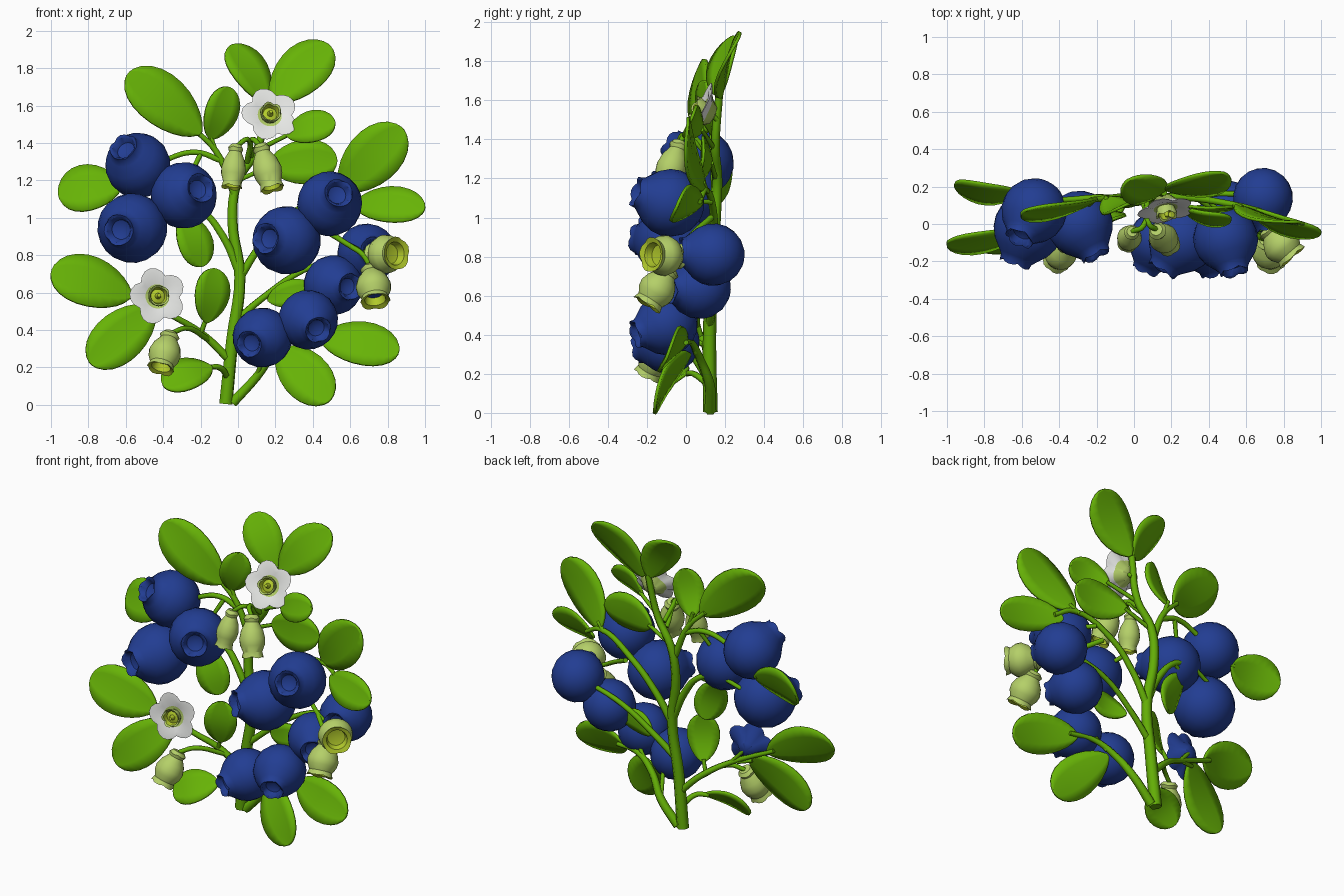
import bpy, bmesh, math
from mathutils import Vector


def material(name, rgb):
    m = bpy.data.materials.new(name)
    m.diffuse_color = (*rgb, 1)
    return m


GREEN = material("leaf green", (0.135, 0.45, 0.002))
STEM = material("stem green", (0.125, 0.42, 0.002))
BLUE = material("berry blue", (0.016, 0.047, 0.29))
BELL = material("pale bell green", (0.46, 0.63, 0.14))
YELLOW = material("yellow green", (0.45, 0.60, 0.025))
WHITE = material("petal white", (0.80, 0.81, 0.79))


def finish(bm, name, mats, angle=35):
    bmesh.ops.recalc_face_normals(bm, faces=bm.faces)
    me = bpy.data.meshes.new(name)
    bm.to_mesh(me)
    bm.free()
    for m in mats:
        me.materials.append(m)
    me.shade_smooth()
    me.set_sharp_from_angle(angle=math.radians(angle))
    ob = bpy.data.objects.new(name, me)
    bpy.context.collection.objects.link(ob)
    return ob


def lathe(name, origin, axis, profile, rs, hs, mats, segs=20):
    """Spin (radius, height, radius lobe, height lobe, material) round an axis, with five lobes."""
    origin, axis = Vector(origin), Vector(axis).normalized()
    u = axis.cross(Vector((0, 0.3, 1))).normalized()
    v = axis.cross(u)
    bm = bmesh.new()
    rings = []
    for r, h, lr, lh, _ in profile:
        ring = []
        for i in range(segs if r > 0 else 1):
            a = math.tau * i / segs
            dip = 1 - abs(math.cos(2.5 * a))
            rad = r * rs * (1 - lr * dip)
            ring.append(bm.verts.new(origin + axis * (h - lh * dip) * hs
                                     + (u * math.cos(a) + v * math.sin(a)) * rad))
        rings.append(ring)
    for k in range(len(rings) - 1):
        a, b = rings[k], rings[k + 1]
        for i in range(segs):
            j = (i + 1) % segs
            if len(a) == 1:
                f = bm.faces.new((a[0], b[i], b[j]))
            elif len(b) == 1:
                f = bm.faces.new((a[i], a[j], b[0]))
            else:
                f = bm.faces.new((a[i], a[j], b[j], b[i]))
            f.material_index = profile[k][4]
    return finish(bm, name, mats)


# Berries: round body with a lobed crown round a hollow
body = [(math.sin(t * math.pi / 10), -math.cos(t * math.pi / 10), 0, 0, 0) for t in range(8)]
body[0] = (0, -1, 0, 0, 0)
crown = [(.56, .86, 0, 0, 0), (.47, .97, 0, 0, 0), (.45, 1.14, .05, .08, 0),
         (.37, 1.10, .03, .08, 0), (.28, .9, 0, 0, 0), (0, .78, 0, 0, 0)]
BERRIES = [  # centre, radius, crown direction
    ((-.535, .07, 1.28), .175, (-.4, -.75, .5)), ((-.29, .0, 1.12), .178, (.45, -.85, .2)),
    ((-.565, -.02, .945), .187, (-.35, -.93, -.05)), ((.26, -.08, .88), .183, (-.55, -.83, .05)),
    ((.49, -.08, 1.075), .174, (.25, -.92, .3)), ((.69, .14, .81), .16, (.2, -.95, .1)),
    ((.51, .07, .64), .16, (.5, -.85, -.05)), ((.13, -.09, .36), .16, (-.4, -.9, -.2)),
    ((.375, -.1, .455), .16, (.3, -.9, -.3))]
for c, r, d in BERRIES:
    lathe("berry", c, d, body + crown, r, r, [BLUE])

# Closed bell blossoms: small calyx, swollen body, flared mouth, hollow inside
bell = [(0, 0, 0, 0, 0), (.42, 0, 0, 0, 0), (.62, .1, 0, .03, 0), (.52, .17, 0, 0, 0),
        (.85, .36, 0, 0, 0), (1, .55, 0, 0, 0), (.95, .7, 0, 0, 0), (.74, .86, 0, 0, 0),
        (.86, 1, .06, .04, 1), (.6, .94, 0, 0, 1), (.5, .75, 0, 0, 2), (0, .7, 0, 0, 2)]
BELLS = [  # top, mouth, radius
    ((-.01, -.04, 1.39), (-.035, -.1, 1.16), .066), ((.12, -.03, 1.39), (.185, -.11, 1.15), .078),
    ((-.36, -.1, .385), (-.415, -.2, .19), .087), ((.71, -.08, .74), (.735, -.2, .55), .095),
    ((.71, -.02, .80), (.85, -.18, .81), .105)]
for i, (a, b, r) in enumerate(BELLS):
    ax = Vector(b) - Vector(a)
    lathe("bell_blossom", a, ax, bell, r, ax.length, [BELL, YELLOW, BLUE if i == 3 else YELLOW])

# Open blossoms: five white petals with a small lobed cup in the middle
petals = [(0, -.5, 0, 0, 0), (.3, -.42, 0, 0, 0), (.55, -.15, .1, 0, 2), (.93, .0, .27, 0, 2),
          (1, .06, .24, 0, 1), (.7, .06, .15, 0, 1), (.42, -.02, 0, 0, 3), (0, -.08, 0, 0, 3)]
cup = [(.34, -.06, 0, 0, 0), (.42, .22, 0, .06, 0), (.43, .36, .12, .12, 0), (.35, .3, .1, .1, 1),
       (.28, .05, 0, 0, 1), (.12, .1, 0, 0, 1), (.07, .34, 0, 0, 1), (0, .36, 0, 0, 1)]
for c, d, back, rim in (((-.43, -.06, .58), (.2, -1, .12), BLUE, BLUE),
                        ((.17, .08, 1.55), (.15, -.9, .42), BELL, WHITE)):
    lathe("open_blossom_petals", c, d, petals, .155, .155, [back, WHITE, rim, BELL], 30)
    lathe("open_blossom_cup", c, d, cup, .135, .135, [BELL, YELLOW])


# Leaves: broad rounded blades, wider toward the tip, slightly folded and arched
def leaf(base, tip, half, face):
    base, tip = Vector(base), Vector(tip)
    ax = tip - base
    side = ax.cross(Vector(face)).normalized()
    nrm = side.cross(ax).normalized()
    bm = bmesh.new()
    rows = []
    n = 12
    for k in range(n + 1):
        t = 0.5 - 0.5 * math.cos(math.pi * k / n)
        s = t ** 1.25
        w = half * max(2 * math.sqrt(max(s * (1 - s), 0)), .08)
        mid = base + ax * t + nrm * 0.025 * math.sin(math.pi * t)
        rows.append([bm.verts.new(mid + side * w * q + nrm * 0.06 * w * abs(q)) for q in (-1, -.5, 0, .5, 1)])
    for a, b in zip(rows, rows[1:]):
        for i in range(4):
            bm.faces.new((a[i], a[i + 1], b[i + 1], b[i]))
    ob = finish(bm, "leaf", [GREEN], 60)
    sol = ob.modifiers.new("thickness", "SOLIDIFY")
    sol.thickness = 0.016
    sol.offset = 0


F, U, R = (0, -1, .1), (0, -1, .45), (.45, -1, .1)
LEAVES = [
    ((-.2, .13, 1.45), (-.59, .07, 1.77), .145, U), ((-.15, .14, 1.42), (-.05, .1, 1.70), .095, R),
    ((.15, .17, 1.62), (-.04, .23, 1.92), .115, (.7, -1, .2)), ((.18, .18, 1.62), (.49, .27, 1.92), .135, U),
    ((.26, .08, 1.44), (.52, .03, 1.51), .09, U), ((.16, .13, 1.28), (.53, .09, 1.31), .12, F),
    ((.55, .1, 1.15), (.88, .01, 1.48), .145, F), ((.62, .08, 1.07), (1, -.05, 1.05), .105, U),
    ((-.62, .17, 1.17), (-.96, .21, 1.13), .135, U), ((-.3, .1, 1.02), (-.19, .08, .74), .1, R),
    ((-.57, -.03, .58), (-1, -.1, .71), .145, U), ((-.45, -.02, .52), (-.79, -.15, .22), .135, F),
    ((-.17, .06, .44), (-.13, .02, .73), .1, R), ((-.14, .0, .2), (-.4, -.1, .1), .11, (0, -1, .9)),
    ((.22, .02, .30), (.49, -.16, .02), .13, F), ((.44, .0, .36), (.86, -.1, .28), .125, U),
    ((.16, .12, .56), (.40, .1, .62), .075, F)]
for args in LEAVES:
    leaf(*args)


# Stems: tapered tubes along smooth paths
def stem(name, r0, r1, *pts):
    cu = bpy.data.curves.new(name, "CURVE")
    cu.dimensions = "3D"
    cu.bevel_depth = 1
    cu.bevel_resolution = 1
    cu.resolution_u = 5
    cu.use_fill_caps = True
    sp = cu.splines.new("BEZIER")
    sp.bezier_points.add(len(pts) - 1)
    for i, (bp, p) in enumerate(zip(sp.bezier_points, pts)):
        bp.co = p
        bp.radius = r0 + (r1 - r0) * i / (len(pts) - 1)
        bp.handle_left_type = bp.handle_right_type = "AUTO"
    cu.materials.append(STEM)
    bpy.context.collection.objects.link(bpy.data.objects.new(name, cu))


stem("main_stem", .038, .02, (-.065, .125, .005), (-.03, .12, .35), (.01, .13, .68), (-.03, .15, 1.0),
     (.0, .16, 1.2), (.1, .15, 1.36), (.16, .17, 1.63))
stem("right_base_stem", .03, .014, (-.03, .125, .01), (.1, .12, .15), (.2, .07, .28), (.33, .03, .36), (.5, 0, .36))
stem("left_upper_branch", .022, .014, (-.02, .15, 1.13), (-.12, .14, 1.36), (-.23, .13, 1.47))
stem("left_berry_branch", .018, .014, (-.1, .14, 1.31), (-.22, .14, 1.35), (-.36, .13, 1.32), (-.48, .13, 1.24))
stem("left_middle_branch", .026, .016, (.01, .13, .7), (-.08, .13, .9), (-.2, .14, 1.04), (-.35, .13, 1.08))
stem("lower_left_branch", .024, .014, (-.045, .12, .24), (-.18, .09, .37), (-.34, .02, .47), (-.62, -.03, .6))
stem("right_main_branch", .024, .014, (.01, .13, .68), (.12, .14, .85), (.3, .14, 1.03), (.55, .1, 1.14), (.68, .07, 1.08))
stem("right_middle_branch", .022, .014, (-.01, .12, .45), (.13, .14, .57), (.35, .16, .72), (.6, .16, .8))

# Short stalks to berries, blossoms and single leaves
STALKS = [
    ((-.12, .14, 1.36), (-.15, .14, 1.45)), ((-.2, .14, 1.34), (-.27, .08, 1.2)),
    ((-.35, .13, 1.08), (-.55, .1, 1.0)), ((-.2, .14, 1.04), (-.3, .1, 1.0)), ((-.45, .13, 1.18), (-.64, .17, 1.17)),
    ((.2, .14, .94), (.25, .03, .9)), ((.4, .13, 1.08), (.48, .03, 1.08)),
    ((.45, .15, .75), (.5, .1, .68)), ((.1, .12, .15), (.16, .0, .34)),
    ((.25, .05, .31), (.37, 0, .44)), ((.1, .14, 1.36), (.28, .08, 1.45)),
    ((.0, .15, 1.2), (.18, .13, 1.28)), ((.15, .16, 1.5), (.17, .13, 1.53)),
    ((-.2, .08, .38), (-.17, .06, .46)), ((-.34, .02, .47), (-.43, .0, .57)),
    ((-.38, .01, .48), (-.47, -.02, .5)), ((.52, .11, 1.13), (.58, .09, 1.18))]
for a, b in STALKS:
    stem("stalk", .014, .012, a, b)
stem("bell_stalk_left", .015, .014, (.05, .13, 1.3), (.05, -.01, 1.42), (-.01, -.04, 1.38))
stem("bell_stalk_right", .015, .014, (.07, .13, 1.33), (.08, .0, 1.42), (.12, -.03, 1.38))
stem("low_bell_stalk", .015, .014, (-.16, .09, .35), (-.28, -.05, .41), (-.36, -.1, .38))
stem("low_leaf_stalk", .018, .014, (-.05, .12, .14), (-.1, .04, .2), (-.17, 0, .2))
stem("side_bell_stalk", .016, .014, (.35, .13, 1.0), (.52, .02, .9), (.62, -.02, .84), (.72, -.03, .8))
stem("side_bell_stalk_low", .015, .014, (.6, -.02, .85), (.67, -.07, .8), (.71, -.08, .73))
